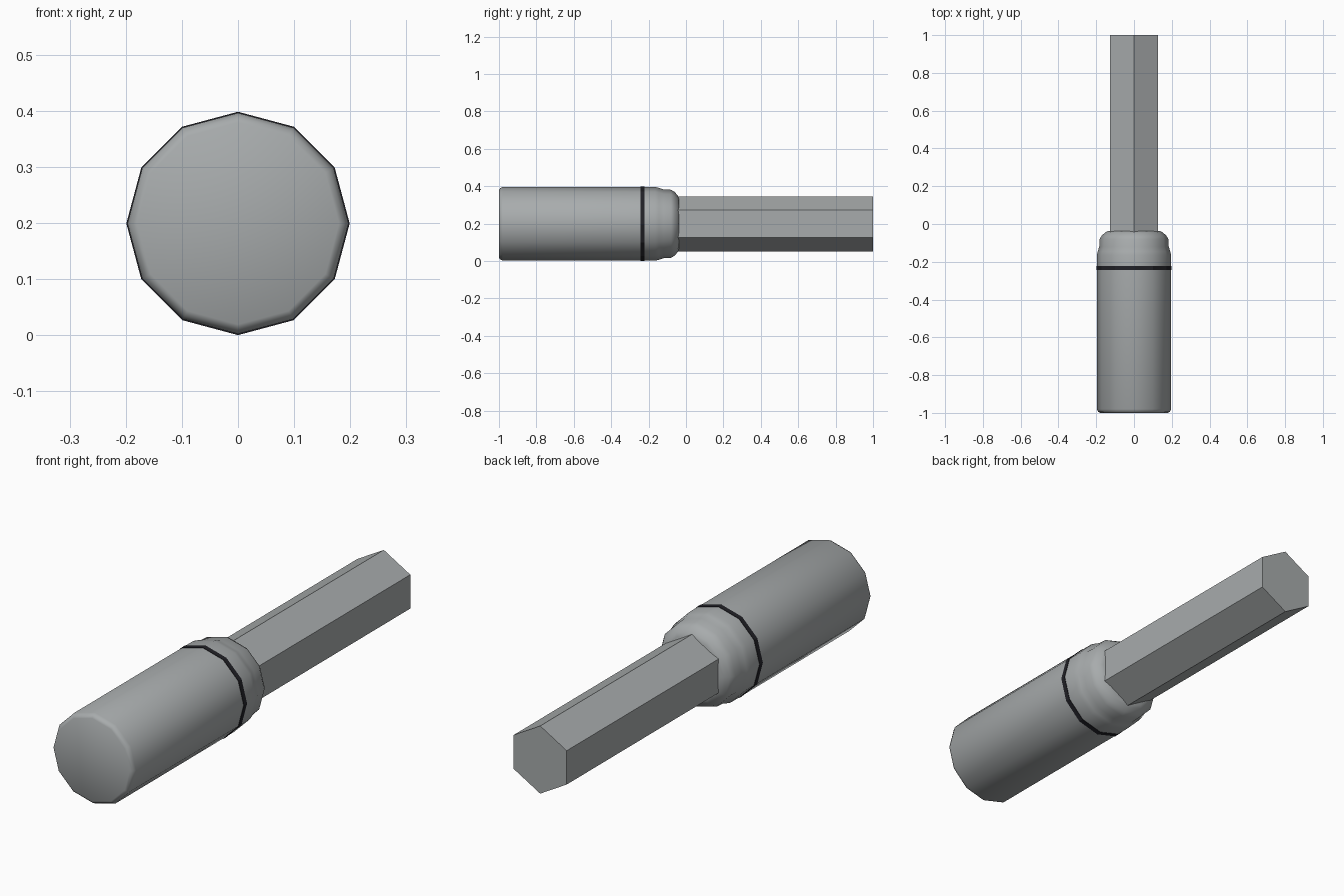
import bpy, bmesh, math

if "Cube" in bpy.data.objects:
    bpy.data.objects.remove(bpy.data.objects["Cube"])

CENTRE_Z = 0.199


def material(name, rgb):
    m = bpy.data.materials.new(name)
    m.diffuse_color = (*rgb, 1)
    m.use_nodes = True
    m.node_tree.nodes["Principled BSDF"].inputs["Base Color"].default_value = m.diffuse_color
    return m


def lathe_y(name, profile, sides, mat, smooth):
    """Sweep (y, radius) pairs around the long axis, one vertex pointing up."""
    bm = bmesh.new()
    rings = []
    for y, r in profile:
        rings.append([bm.verts.new((r * math.sin(math.tau * i / sides), y,
                                    CENTRE_Z + r * math.cos(math.tau * i / sides)))
                      for i in range(sides)])
    for a, b in zip(rings, rings[1:]):
        for i in range(sides):
            j = (i + 1) % sides
            bm.faces.new((a[i], a[j], b[j], b[i]))
    bm.faces.new(rings[0])
    bm.faces.new(rings[-1])
    bmesh.ops.recalc_face_normals(bm, faces=bm.faces)
    for f in bm.faces:
        f.smooth = smooth
    me = bpy.data.meshes.new(name)
    bm.to_mesh(me)
    bm.free()
    me.materials.append(mat)
    ob = bpy.data.objects.new(name, me)
    bpy.context.collection.objects.link(ob)
    return ob


steel = material("grey_steel", (0.39, 0.41, 0.415))
black = material("black_seam", (0.015, 0.015, 0.02))

# Thick rounded body with a stepped shoulder
lathe_y("body", [(-1.0, 0.180), (-0.994, 0.190), (-0.98, 0.197), (-0.24, 0.197),
                 (-0.165, 0.197), (-0.145, 0.192), (-0.12, 0.184), (-0.08, 0.182),
                 (-0.06, 0.170), (-0.045, 0.152), (-0.037, 0.138)],
        12, steel, True)

# Thin dark ring around the body
lathe_y("seam_ring", [(-0.243, 0.19), (-0.243, 0.199), (-0.222, 0.199), (-0.222, 0.19)],
        12, black, False)

# Hexagonal shank
lathe_y("hex_shank", [(-0.10, 0.147), (1.0, 0.147)], 6, steel, False)
